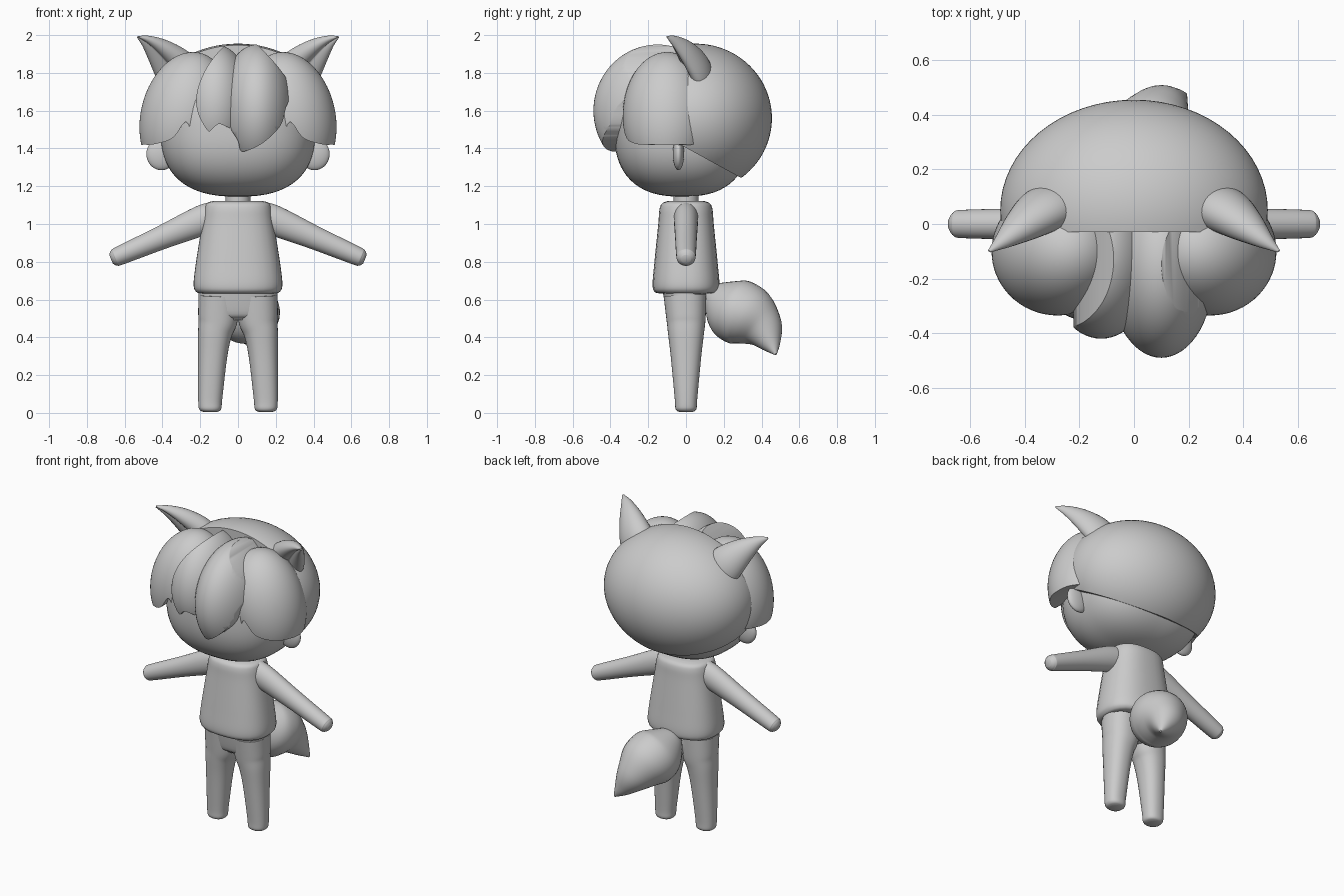
import bpy
import bmesh
from math import cos, sin, pi, radians
from mathutils import Vector, Matrix

default_cube = bpy.data.objects.get("Cube")
if default_cube:
    bpy.data.objects.remove(default_cube, do_unlink=True)

grey = bpy.data.materials.new("plain grey")
grey.use_nodes = True
grey.diffuse_color = (0.6, 0.6, 0.6, 1)
grey.node_tree.nodes["Principled BSDF"].inputs["Base Color"].default_value = grey.diffuse_color


def finish(name, bm, mirror=False):
    """Turn a bmesh into a smooth shaded object, mirrored across x if asked."""
    bmesh.ops.recalc_face_normals(bm, faces=bm.faces)
    mesh = bpy.data.meshes.new(name)
    bm.to_mesh(mesh)
    bm.free()
    mesh.materials.append(grey)
    obj = bpy.data.objects.new(name, mesh)
    bpy.context.collection.objects.link(obj)
    if mirror:
        modifier = obj.modifiers.new("Mirror", "MIRROR")
        modifier.use_mirror_merge = False
    smooth(obj)
    return obj


def activate(obj):
    bpy.ops.object.select_all(action="DESELECT")
    obj.select_set(True)
    bpy.context.view_layer.objects.active = obj


def smooth(obj):
    activate(obj)
    bpy.ops.object.shade_smooth_by_angle(angle=radians(50))


def spline(points, steps, closed=False):
    """Pass a smooth curve through points of any dimension."""
    pts = [Vector(p) for p in points]
    count = len(pts)

    def at(i):
        return pts[i % count] if closed else pts[min(max(i, 0), count - 1)]

    result = []
    for i in range(count if closed else count - 1):
        a, b, c, d = (at(i + k) for k in (-1, 0, 1, 2))
        for s in range(steps):
            t = s / steps
            result.append(b + (c - a) * (t / 2) + (2 * a - 5 * b + 4 * c - d) * (t * t / 2)
                          + (3 * b - a - 3 * c + d) * (t ** 3 / 2))
    return result if closed else result + [pts[-1]]


def loft(name, stations, power=2, scoop=0, mirror=False):
    """Skin rings along a path; each station is x, y, z, half width, half depth."""
    bm = bmesh.new()
    sides = 32
    path = spline(stations, 6)
    centres = [Vector(p[:3]) for p in path]
    rings = []
    for i, p in enumerate(path):
        tangent = centres[min(i + 1, len(path) - 1)] - centres[max(i - 1, 0)]
        tangent.normalize()
        across = Vector((0, 1, 0)).cross(tangent).normalized()
        deep = tangent.cross(across)
        ring = []
        for k in range(sides):
            a = 2 * pi * k / sides
            c, s = cos(a), sin(a)
            r = (abs(c) ** power + abs(s) ** power) ** (-1 / power)
            r *= 1 - scoop * max(0, cos(a + pi / 3)) ** 3
            ring.append(bm.verts.new(centres[i] + across * (c * r * p[3]) + deep * (s * r * p[4])))
        rings.append(ring)
    for low, high in zip(rings, rings[1:]):
        for k in range(sides):
            n = (k + 1) % sides
            bm.faces.new((low[k], low[n], high[n], high[k]))
    bm.faces.new(rings[0])
    bm.faces.new(rings[-1])
    return finish(name, bm, mirror)


def ellipsoid(name, centre, radii, power=2, tilt=0, mirror=False):
    """Rounded blob; a power above two makes it boxier."""
    bm = bmesh.new()
    bmesh.ops.create_uvsphere(bm, u_segments=64, v_segments=40, radius=1)
    turn = Matrix.Rotation(radians(tilt), 3, "Y")
    for v in bm.verts:
        size = sum(abs(c) ** power for c in v.co) ** (1 / power)
        scaled = Vector(c / size * r for c, r in zip(v.co, radii))
        v.co = turn @ scaled + Vector(centre)
    return finish(name, bm, mirror)


def trim(obj, outline, along, steps=1):
    """Keep only the part of obj inside an outline extruded along an axis."""
    bm = bmesh.new()
    verts = []
    for a, b in spline(outline, steps, closed=True):
        verts.append(bm.verts.new((a, -1, b) if along == "Y" else (-1, a, b)))
    face = bm.faces.new(verts)
    extruded = bmesh.ops.extrude_face_region(bm, geom=[face])["geom"]
    shift = (0, 2, 0) if along == "Y" else (2, 0, 0)
    bmesh.ops.translate(bm, vec=shift, verts=[g for g in extruded if isinstance(g, bmesh.types.BMVert)])
    cutter = finish("outline cutter", bm)
    cutter.hide_render = True
    modifier = obj.modifiers.new("Trim", "BOOLEAN")
    modifier.operation = "INTERSECT"
    modifier.solver = "EXACT"
    modifier.object = cutter
    activate(obj)
    bpy.ops.object.modifier_move_to_index(modifier="Trim", index=0)
    bpy.ops.object.modifier_apply(modifier="Trim")
    bpy.data.objects.remove(cutter, do_unlink=True)
    smooth(obj)


# Head, neck and round side ears
ellipsoid("head", (0, -0.02, 1.5), (0.41, 0.36, 0.355), power=2.5)
loft("neck", [(0, 0, 1.08, 0.065, 0.065), (0, 0, 1.2, 0.065, 0.065)])
ellipsoid("side_ears", (0.405, -0.04, 1.37), (0.08, 0.03, 0.085), mirror=True)

# Hair shell over the back of the head, with a slanted lower edge
back_hair = ellipsoid("back_hair", (0, 0.05, 1.56), (0.49, 0.405, 0.395))
trim(back_hair, [(-0.03, 1.42), (0.28, 1.25), (0.7, 1.1), (0.7, 2.2), (-0.03, 2.2)], "X")

# Side fringe with small pointed tips
side_fringe = ellipsoid("side_fringe", (0.28, -0.1, 1.57), (0.235, 0.235, 0.345), tilt=-13, mirror=True)
trim(side_fringe, [(0.65, 2.1), (0, 2.1), (0.08, 1.75), (0.18, 1.6), (0.21, 1.54), (0.23, 1.47),
                   (0.25, 1.5), (0.28, 1.54), (0.34, 1.46), (0.41, 1.43), (0.5, 1.42),
                   (0.65, 1.45)], "Y", steps=4)

# Two overlapping front locks
main_lock = ellipsoid("front_lock_main", (0.1, -0.15, 1.6), (0.2, 0.34, 0.35))
trim(main_lock, [(-0.1, 2.05), (0.05, 1.99), (0.17, 1.88), (0.25, 1.78), (0.285, 1.7), (0.255, 1.62),
                 (0.23, 1.53), (0.17, 1.46), (0.1, 1.41), (0.02, 1.385), (0, 1.44), (-0.04, 1.5),
                 (-0.1, 1.55), (-0.17, 1.75)], "Y", steps=4)
small_lock = ellipsoid("front_lock_small", (-0.12, -0.13, 1.62), (0.2, 0.29, 0.33))
trim(small_lock, [(0.1, 2.05), (-0.03, 1.98), (-0.13, 1.88), (-0.19, 1.78), (-0.22, 1.68),
                  (-0.215, 1.6), (-0.19, 1.54), (-0.155, 1.49), (-0.13, 1.51), (-0.1, 1.53),
                  (-0.06, 1.515), (0, 1.5), (0.1, 1.55)], "Y", steps=4)

# Pointed animal ears, hollowed toward the front
loft("pointed_ears", [(0.28, 0.07, 1.75, 0.125, 0.09), (0.34, 0.04, 1.83, 0.115, 0.085),
                      (0.41, -0.01, 1.905, 0.08, 0.065), (0.475, -0.06, 1.96, 0.04, 0.035),
                      (0.53, -0.1, 1.99, 0.006, 0.006)], scoop=0.75, mirror=True)

# Shirt and arms
loft("shirt", [(0, 0, 0.632, 0.19, 0.13), (0, 0, 0.64, 0.22, 0.165), (0, 0, 0.68, 0.235, 0.177),
               (0, 0, 0.8, 0.222, 0.167), (0, 0, 1, 0.19, 0.147), (0, 0, 1.08, 0.178, 0.14),
               (0, 0, 1.11, 0.165, 0.125), (0, 0, 1.122, 0.13, 0.095)], power=2.5)
loft("arms", [(0.12, 0, 1.04, 0.08, 0.065), (0.2, 0, 1.015, 0.08, 0.064), (0.4, 0, 0.93, 0.063, 0.058),
              (0.62, 0, 0.835, 0.05, 0.052), (0.655, 0, 0.82, 0.044, 0.046),
              (0.672, 0, 0.813, 0.025, 0.026)], mirror=True)

# Trousers
loft("hips", [(0, 0, 0.49, 0.19, 0.07), (0, 0, 0.53, 0.208, 0.1), (0, -0.01, 0.66, 0.21, 0.115)], power=2.4)
loft("legs", [(0.147, 0, 0.005, 0.035, 0.035), (0.147, 0, 0.02, 0.058, 0.055), (0.147, 0, 0.08, 0.064, 0.06),
              (0.134, 0, 0.3, 0.077, 0.081), (0.122, 0, 0.42, 0.09, 0.095),
              (0.106, 0, 0.5, 0.105, 0.104), (0.1, -0.005, 0.62, 0.11, 0.113)], power=2.3, mirror=True)

# Bushy tail curling to one side
loft("tail", [(0, 0.09, 0.61, 0.03, 0.03), (0.01, 0.15, 0.595, 0.1, 0.1), (0.035, 0.24, 0.55, 0.165, 0.165),
              (0.065, 0.33, 0.51, 0.165, 0.165), (0.1, 0.405, 0.445, 0.115, 0.115),
              (0.15, 0.45, 0.365, 0.055, 0.055), (0.19, 0.475, 0.31, 0.006, 0.006)])
